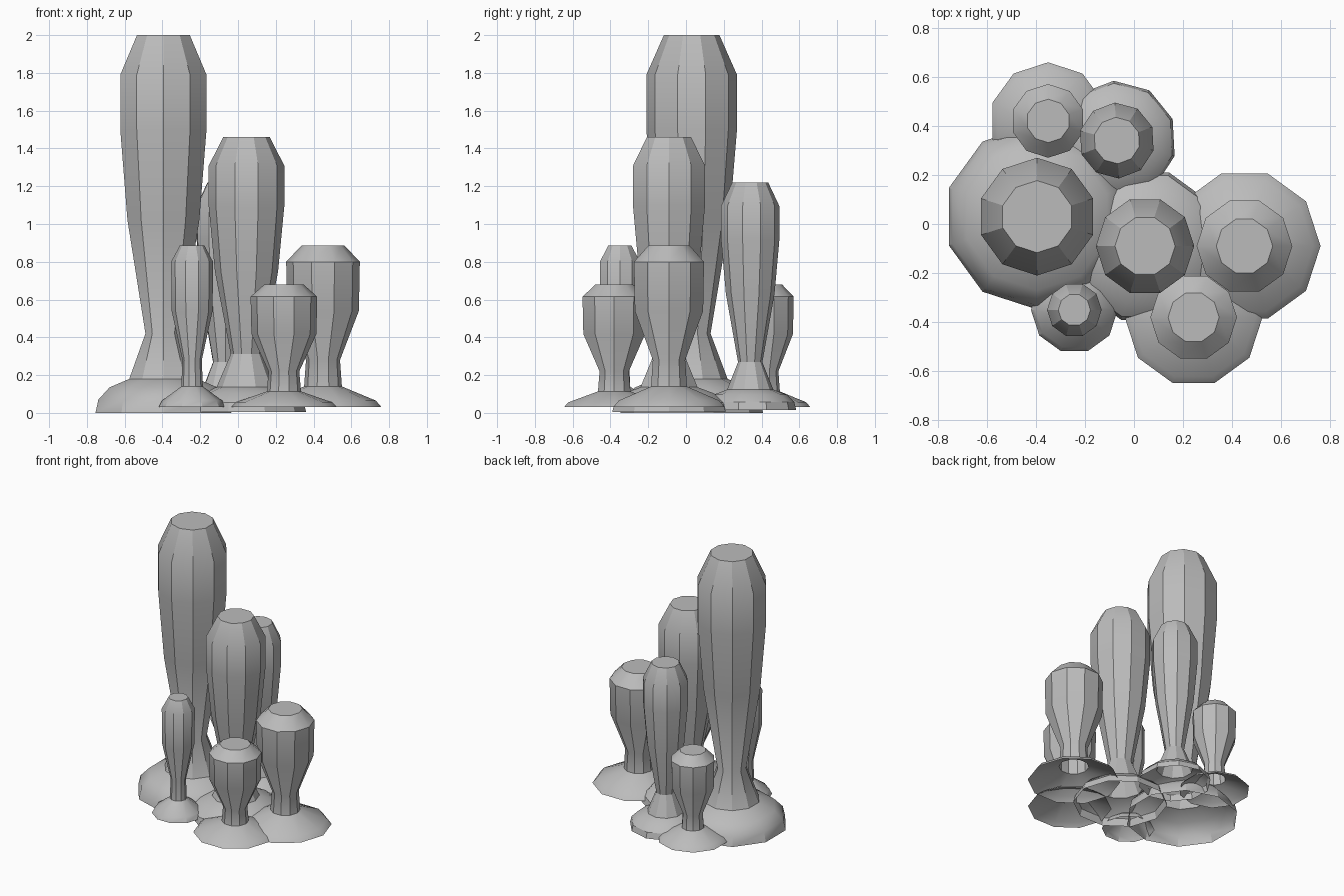
import bpy, bmesh, math

if "Cube" in bpy.data.objects:
    bpy.data.objects.remove(bpy.data.objects["Cube"], do_unlink=True)

grey = bpy.data.materials.new("plain_grey")
grey.use_nodes = True
colour = (0.5, 0.5, 0.5, 1)
grey.diffuse_color = colour
grey.node_tree.nodes["Principled BSDF"].inputs["Base Color"].default_value = colour

SIDES = 10
# Profiles from foot to top as (radius, height)
BELL_FOOT = [(.378, 0), (.362, .07), (.30, .135), (.19, .18), (.10, .42),
             (.20, 1.02), (.24, 1.5), (.24, 1.79), (.147, 2)]
FLAT_FOOT = [(.31, 0), (.28, .035), (.10, .11), (.09, .25),
             (.19, .51), (.195, .77), (.115, .855)]


def make_stalk(name, profile, centre, bottom, width, height, turn=0):
    """Lathe a ten-sided stalk with an open foot and a flat cap."""
    bm = bmesh.new()
    rings = []
    for r, z in profile:
        ring = []
        for i in range(SIDES):
            a = math.radians(turn) + math.tau * i / SIDES
            ring.append(bm.verts.new((r * width * math.cos(a),
                                      r * width * math.sin(a), z * height)))
        rings.append(ring)
    for low, high in zip(rings, rings[1:]):
        for i in range(SIDES):
            j = (i + 1) % SIDES
            bm.faces.new((low[i], low[j], high[j], high[i]))
    bm.faces.new(rings[-1])
    mesh = bpy.data.meshes.new(name)
    bm.to_mesh(mesh)
    bm.free()
    mesh.materials.append(grey)
    obj = bpy.data.objects.new(name, mesh)
    obj.location = (*centre, bottom)
    bpy.context.collection.objects.link(obj)
    bpy.ops.object.select_all(action="DESELECT")
    obj.select_set(True)
    bpy.context.view_layer.objects.active = obj
    bpy.ops.object.shade_smooth_by_angle(angle=math.radians(30))


# Tall stalks with bell-shaped feet
make_stalk("tallest_stalk", BELL_FOOT, (-.395, .03), 0, 1, 1, 90)
make_stalk("middle_stalk", BELL_FOOT, (.045, -.09), .005, .835, .728)
make_stalk("back_stalk", BELL_FOOT, (-.07, .34), .015, .645, .603, 93)

# Short stalks with flat flared feet
make_stalk("left_short_stalk", FLAT_FOOT, (.45, -.09), .03, 1, 1)
make_stalk("slim_front_stalk", FLAT_FOOT, (-.243, -.35), .03, .57, 1)
make_stalk("front_short_stalk", FLAT_FOOT, (.243, -.38), .03, .905, .76)
make_stalk("back_short_stalk", FLAT_FOOT, (-.35, .42), .03, .77, .76, 90)
